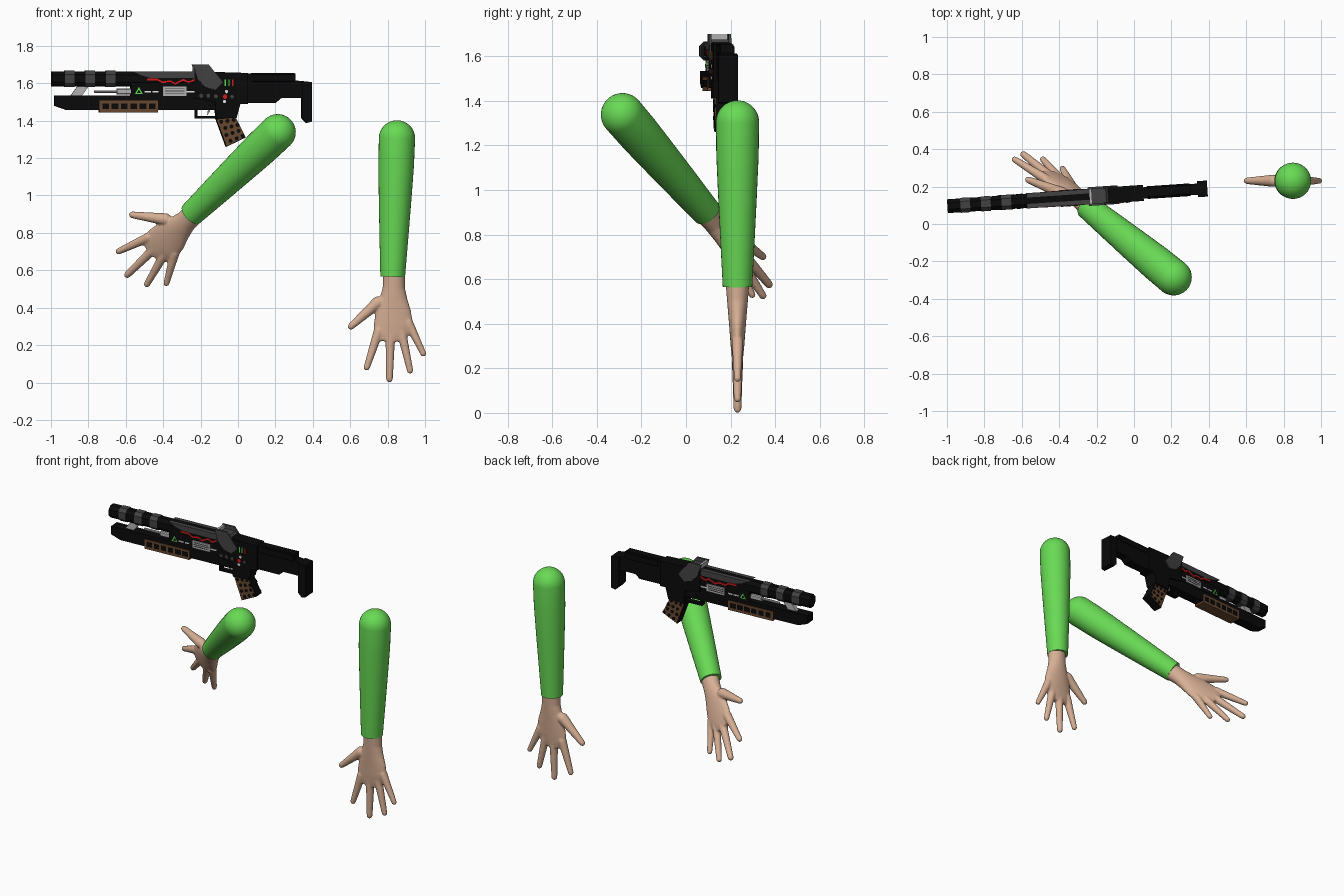
import bpy, bmesh, math
from mathutils import Matrix, Vector

cube = bpy.data.objects.get("Cube")
if cube:
    bpy.data.objects.remove(cube)


def material(name, *rgb):
    m = bpy.data.materials.new(name)
    m.use_nodes = True
    m.diffuse_color = (*rgb, 1)
    m.node_tree.nodes["Principled BSDF"].inputs["Base Color"].default_value = (*rgb, 1)
    return m


BLACK = material("black", .003, .003, .003)
DARK = material("dark grey", .055, .055, .055)
LIGHT = material("light grey", .45, .45, .45)
WHITE = material("white", .8, .8, .8)
RED = material("red", .7, .01, .01)
LIME = material("signal green", .1, .75, .08)
BROWN = material("brown", .14, .065, .028)
SLEEVE = material("sleeve green", .14, .7, .09)
SKIN = material("skin", .68, .43, .3)


def finish(name, bm, mat, matrix, smooth=False):
    bmesh.ops.recalc_face_normals(bm, faces=bm.faces)
    mesh = bpy.data.meshes.new(name)
    for f in bm.faces:
        f.smooth = smooth and len(f.verts) == 4
    bm.to_mesh(mesh)
    bm.free()
    mesh.materials.append(mat)
    ob = bpy.data.objects.new(name, mesh)
    ob.matrix_world = matrix
    bpy.context.collection.objects.link(ob)
    return ob


# ---------- arms: a lofted sleeve and a hand fused from simple solids ----------
def loft(bm, rings, n=32):
    loops = []
    for z, cx, rx, ry in rings:
        loops.append([bm.verts.new((cx + rx * math.cos(a), ry * math.sin(a), z))
                      for a in (math.tau * i / n for i in range(n))])
    for a, b in zip(loops, loops[1:]):
        for i in range(n):
            bm.faces.new((a[i], a[(i + 1) % n], b[(i + 1) % n], b[i]))
    bm.faces.new(loops[0])
    bm.faces.new(loops[-1][::-1])


def finger(bm, base, tip, r0, r1):
    a, b = Vector((base[0], 0, base[1])), Vector((tip[0], 0, tip[1]))
    d = b - a
    b -= d.normalized() * r1
    d = b - a
    turn = d.to_track_quat('Z', 'Y').to_matrix().to_4x4()
    bmesh.ops.create_cone(bm, cap_ends=True, segments=20, radius1=r0, radius2=r1,
                          depth=d.length, matrix=Matrix.Translation((a + b) / 2) @ turn)
    for p, r in ((a, r0), (b, r1)):
        bmesh.ops.create_uvsphere(bm, u_segments=20, v_segments=12, radius=r,
                                  matrix=Matrix.Translation(p))


FINGERS = [((-.075, -.88), (-.228, -1.025), .033, .018),
           ((-.066, -1.03), (-.128, -1.245), .027, .017),
           ((-.003, -1.04), (0, -1.306), .027, .018),
           ((.055, -1.03), (.113, -1.255), .026, .017),
           ((.09, -.98), (.184, -1.16), .026, .016)]


def arm(side, shoulder, across, along):
    x, z = Vector(across).normalized(), -Vector(along).normalized()
    m = Matrix((x, z.cross(x), z)).transposed().to_4x4()
    m.translation = shoulder

    bm = bmesh.new()
    R = .097
    dome = [math.radians(a) for a in range(88, -1, -8)]
    rings = [(R * math.sin(a), 0, R * math.cos(a), R * math.cos(a)) for a in dome]
    rings += [(z, 0, r, r) for z, r in ((-.15, .095), (-.35, .086), (-.55, .076), (-.74, .066))]
    loft(bm, rings)
    finish(side + "_sleeve", bm, SLEEVE, m, True)

    bm = bmesh.new()
    loft(bm, [(-.70, .007, .057, .055), (-.80, .008, .06, .047), (-.86, .008, .075, .042),
              (-.92, .01, .094, .037), (-1.0, .012, .106, .031), (-1.05, .004, .092, .026),
              (-1.085, 0, .065, .02)])
    for f in FINGERS:
        finger(bm, *f)
    hand = finish(side + "_hand", bm, SKIN, m, True)
    mod = hand.modifiers.new("fuse", 'REMESH')
    mod.mode, mod.voxel_size, mod.use_smooth_shade = 'VOXEL', .006, True
    mod = hand.modifiers.new("soften", 'SMOOTH')
    mod.factor, mod.iterations = .5, 6


arm("left", (.85, .231, 1.305), (1, 0, -.031), (-.031, 0, -1))
arm("right", (.212, -.285, 1.338), (.68, -.02, -.734), (-.624, .511, -.592))

# ---------- blaster: side profiles extruded across its width ----------
GUN = Matrix.Translation((0, .163, 0)) @ Matrix.Rotation(math.radians(3.9), 4, 'Z')


def extrude(name, points, offset, mat):
    bm = bmesh.new()
    face = bm.faces.new([bm.verts.new(p) for p in points])
    new = bmesh.ops.extrude_face_region(bm, geom=[face])["geom"]
    bmesh.ops.translate(bm, vec=offset, verts=[v for v in new if isinstance(v, bmesh.types.BMVert)])
    return finish(name, bm, mat, GUN)


def slab(name, profile, half, mat):
    return extrude(name, [(x, -half, z) for x, z in profile], (0, 2 * half, 0), mat)


def plate(name, profile, y, mat, both=True, thick=.004):
    ob = extrude(name, [(x, -y - thick, z) for x, z in profile], (0, thick + .002, 0), mat)
    if both:
        ob.modifiers.new("other side", 'MIRROR').use_axis = (False, True, False)
    return ob


def rect(x0, x1, z0, z1):
    return [(x0, z0), (x1, z0), (x1, z1), (x0, z1)]


def disc(x, z, r, n=12):
    return [(x + r * math.cos(math.tau * i / n), z + r * math.sin(math.tau * i / n)) for i in range(n)]


def bar(name, x0, x1, z0, z1, half, mat, cut=.02):
    """Eight-sided bar along the barrel."""
    yz = [(-half, z0 + cut), (-half + cut, z0), (half - cut, z0), (half, z0 + cut),
          (half, z1 - cut), (half - cut, z1), (-half + cut, z1), (-half, z1 - cut)]
    return extrude(name, [(x0, y, z) for y, z in yz], (x1 - x0, 0, 0), mat)


# barrels
bar("upper_barrel", -1, -.2, 1.583, 1.664, .037, BLACK)
for i, x in enumerate((-.93, -.82, -.71)):
    bar(f"barrel_band_{i + 1}", x, x + .052, 1.58, 1.667, .04, DARK)
slab("lower_barrel", [(-.985, 1.535), (-.985, 1.48), (-.92, 1.457), (-.12, 1.457), (-.12, 1.535)],
     .033, BLACK)
slab("barrel_strut", [(-.86, 1.585), (-.80, 1.585), (-.84, 1.53), (-.90, 1.53)], .014, LIGHT)
bar("gas_rod", -.77, -.57, 1.549, 1.562, .007, LIGHT, .003)
bar("gas_rod_end", -.65, -.57, 1.54, 1.572, .016, LIGHT, .006)

# receiver and stock
slab("side_body", rect(-.575, -.2, 1.53, 1.62), .036, BLACK)
slab("top_cover", [(-.575, 1.664), (-.23, 1.664), (-.23, 1.628), (-.47, 1.628), (-.53, 1.645)], .041, DARK)
slab("receiver", [(-.235, 1.664), (.05, 1.655), (.05, 1.49), (.01, 1.49), (-.01, 1.415),
                  (-.12, 1.41), (-.125, 1.50), (-.235, 1.52)], .043, BLACK)
slab("stock", [(0, 1.652), (.305, 1.652), (.305, 1.615), (.36, 1.61), (.36, 1.52), (.23, 1.52),
               (.2, 1.495), (0, 1.495)], .03, BLACK)
bar("stock_cheek", .07, .30, 1.60, 1.656, .034, BLACK, .012)
slab("butt_pad", [(.34, 1.612), (.393, 1.606), (.393, 1.395), (.365, 1.388), (.34, 1.415)], .043, BLACK)

# sight with two swept fins
FIN = [(-.245, 1.70), (-.16, 1.70), (-.085, 1.605), (-.125, 1.565), (-.18, 1.58), (-.22, 1.625)]
fin = extrude("sight_fin", [(x, -.05, z) for x, z in FIN], (0, .012, 0), DARK)
fin.modifiers.new("other side", 'MIRROR').use_axis = (False, True, False)
slab("sight_block", [(-.24, 1.675), (-.15, 1.675), (-.10, 1.62), (-.24, 1.62)], .04, DARK)
slab("sight_glass", rect(-.24, -.225, 1.66, 1.697), .039, LIGHT)

# trigger and grip
for name, r in (("guard_front", rect(-.232, -.218, 1.42, 1.53)), ("guard_base", rect(-.232, -.115, 1.412, 1.425))):
    slab(name, r, .016, BLACK)
slab("trigger", [(-.175, 1.49), (-.15, 1.49), (-.15, 1.45), (-.165, 1.43), (-.16, 1.46)], .009, LIGHT)
GRIP = [Vector(p) for p in ((-.12, 1.41), (-.015, 1.42), (.04, 1.31), (-.065, 1.26))]
slab("grip", GRIP, .03, BLACK)
mid = sum(GRIP, Vector((0, 0))) / 4
plate("grip_panel", [mid + (p - mid) * .94 for p in GRIP], .03, BROWN)
for row in range(4):
    for col in range(3):
        u, v = (col + .65 + .25 * (row % 2)) / 3.2, (row + .5) / 4
        p = GRIP[0].lerp(GRIP[1], u).lerp(GRIP[3].lerp(GRIP[2], u), v)
        plate("grip_hole", disc(p.x, p.y, .011, 8), .034, BLACK, thick=.002)

# ribbed fore-grip
slab("fore_grip", rect(-.745, -.43, 1.444, 1.507), .038, BROWN)
for i in range(6):
    x = -.73 + i * .05
    plate("fore_grip_slot", rect(x, x + .036, 1.462, 1.493), .038, BLACK, thick=.002)

# side details
SQUIGGLE = [(-.49, 1.626), (-.435, 1.626), (-.41, 1.61), (-.365, 1.616), (-.34, 1.602),
            (-.295, 1.624), (-.27, 1.61), (-.215, 1.63)]
plate("red_line", SQUIGGLE + [(x, z - .01) for x, z in SQUIGGLE[::-1]], .038, RED)
plate("warning_triangle", [(-.555, 1.543), (-.513, 1.543), (-.534, 1.58)], .036, LIME, thick=.003)
plate("triangle_centre", [(-.544, 1.549), (-.524, 1.549), (-.534, 1.566)], .039, BLACK, thick=.002)
for x0, x1 in ((-.505, -.47), (-.46, -.43), (-.28, -.235)):
    plate("white_dash", rect(x0, x1, 1.55, 1.558), .036, WHITE)
plate("bolt_panel", rect(-.405, -.28, 1.533, 1.583), .036, LIGHT, thick=.007)
for z in (1.545, 1.557, 1.569):
    plate("bolt_groove", rect(-.395, -.29, z, z + .004), .043, DARK, thick=.002)

# control buttons and indicator marks on the front side
for x, z, r, mat in ((-.2, 1.533, .011, DARK), (-.163, 1.533, .011, DARK), (-.122, 1.53, .011, DARK),
                     (-.073, 1.528, .012, RED), (-.035, 1.528, .01, DARK), (-.065, 1.555, .009, WHITE),
                     (-.075, 1.502, .009, WHITE)):
    plate("button", disc(x, z, r), .043, mat, both=False)
for x, mat in ((-.075, LIME), (-.055, LIME), (-.035, RED)):
    plate("indicator_mark", rect(x, x + .007, 1.585, 1.62), .043, mat, both=False)
